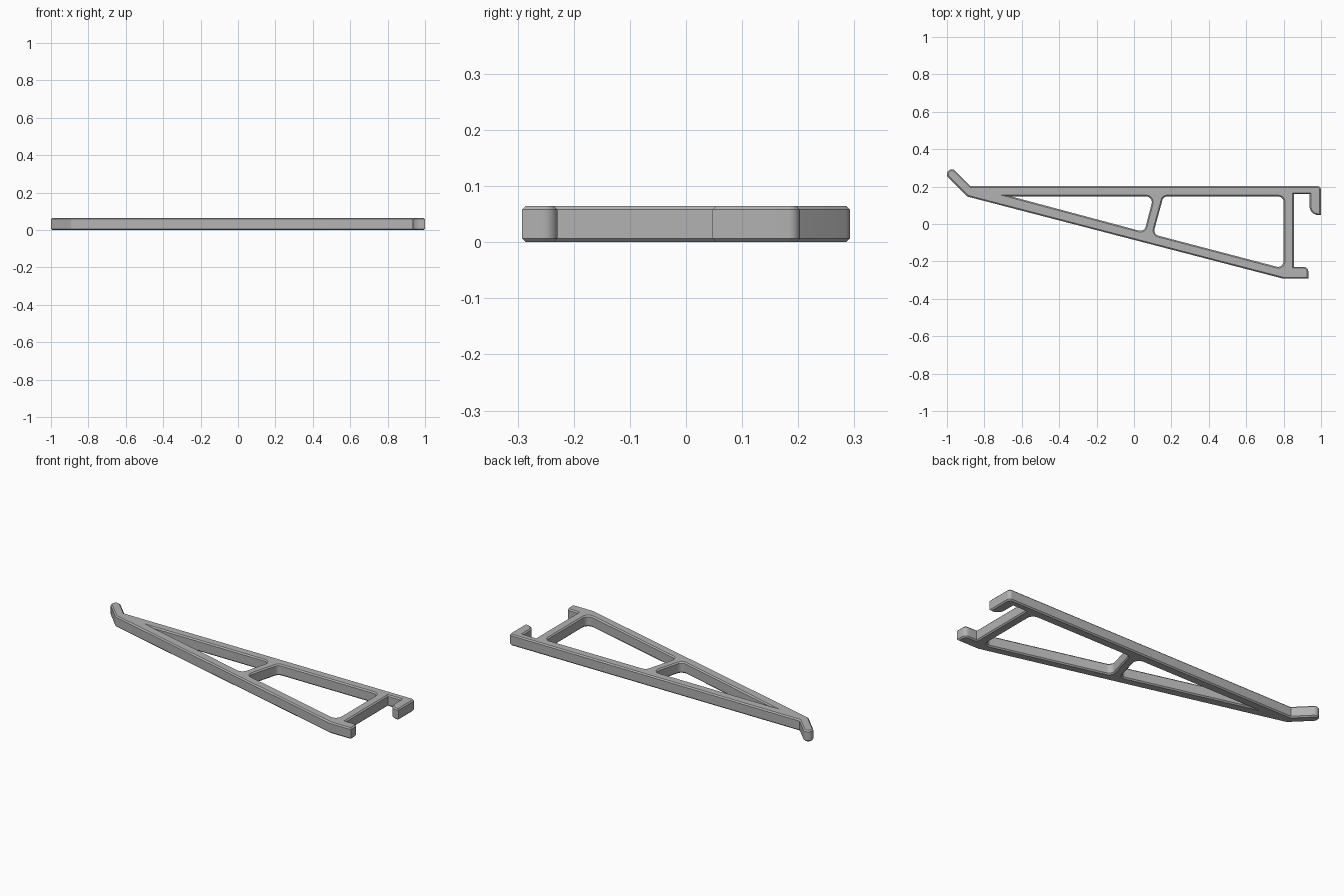
import bpy, bmesh, math
from mathutils import Vector

cube = bpy.data.objects.get("Cube")
if cube:
    bpy.data.objects.remove(cube, do_unlink=True)

HEIGHT = 0.065
CHAMFER = 0.007

# Corner lists: x, y, fillet radius. Outline runs counter-clockwise, windows clockwise.
outline = [
    (0.797, -0.292, 0), (0.932, -0.292, 0), (0.932, -0.229, 0.025), (0.855, -0.229, 0),
    (0.855, 0.16, 0), (0.938, 0.16, 0), (0.938, 0.047, 0.05), (1.0, 0.047, 0),
    (1.0, 0.203, 0.02), (-0.874, 0.203, 0), (-0.974, 0.303, 0.0258),
    (-1.011, 0.266, 0.0258), (-0.892, 0.147, 0),
]
narrow_window = [(-0.655, 0.147, 0), (0.104, 0.147, 0.03), (0.055, -0.043, 0.03)]
wide_window = [(0.102, -0.055, 0.03), (0.157, 0.147, 0.025),
               (0.80, 0.147, 0.03), (0.80, -0.238, 0.03)]


def fillet(corners, steps=8):
    """Replace each corner that has a radius by an arc."""
    pts = []
    for i, (x, y, r) in enumerate(corners):
        p = Vector((x, y))
        if r == 0:
            pts.append(p)
            continue
        a = (Vector(corners[i - 1][:2]) - p).normalized()
        b = (Vector(corners[(i + 1) % len(corners)][:2]) - p).normalized()
        half = a.angle(b) / 2
        centre = p + (a + b).normalized() * r / math.sin(half)
        start = p + a * r / math.tan(half) - centre
        end = p + b * r / math.tan(half) - centre
        sweep = math.atan2(start.x * end.y - start.y * end.x, start.dot(end))
        for k in range(steps + 1):
            t = sweep * k / steps
            c, s = math.cos(t), math.sin(t)
            pts.append(centre + Vector((c * start.x - s * start.y,
                                        s * start.x + c * start.y)))
    return pts


def inset(pts, d):
    """Mitred offset to the left of the travel direction."""
    out = []
    for i, p in enumerate(pts):
        u = (p - pts[i - 1]).normalized()
        v = (pts[(i + 1) % len(pts)] - p).normalized()
        n, m = Vector((-u.y, u.x)), Vector((-v.y, v.x))
        out.append(p + (n + m) * d / (1 + n.dot(m)))
    return out


# Chamfered walls around the outline and both windows
bm = bmesh.new()
caps = ([], [])
for corners in (outline, narrow_window, wide_window):
    wall = fillet(corners)
    rim = inset(wall, CHAMFER)
    levels = [(rim, 0), (wall, CHAMFER), (wall, HEIGHT - CHAMFER), (rim, HEIGHT)]
    rings = [[bm.verts.new((p.x, p.y, z)) for p in pts] for pts, z in levels]
    n = len(wall)
    for low, high in zip(rings, rings[1:]):
        for i in range(n):
            j = (i + 1) % n
            bm.faces.new((low[i], low[j], high[j], high[i]))
    for cap, ring in zip(caps, (rings[0], rings[-1])):
        cap.extend(bm.edges.get((ring[i - 1], ring[i])) for i in range(n))

# Flat bottom and top
for cap in caps:
    bmesh.ops.triangle_fill(bm, use_beauty=True, use_dissolve=False, edges=cap)
bmesh.ops.recalc_face_normals(bm, faces=bm.faces[:])

mesh = bpy.data.meshes.new("bracket_frame")
bm.to_mesh(mesh)
bm.free()
frame = bpy.data.objects.new("bracket_frame", mesh)
bpy.context.collection.objects.link(frame)

grey = bpy.data.materials.new("grey plastic")
grey.use_nodes = True
colour = (0.45, 0.45, 0.45, 1)
grey.diffuse_color = colour
grey.node_tree.nodes["Principled BSDF"].inputs["Base Color"].default_value = colour
mesh.materials.append(grey)

bpy.context.view_layer.objects.active = frame
frame.select_set(True)
bpy.ops.object.shade_smooth_by_angle(angle=math.radians(30))
